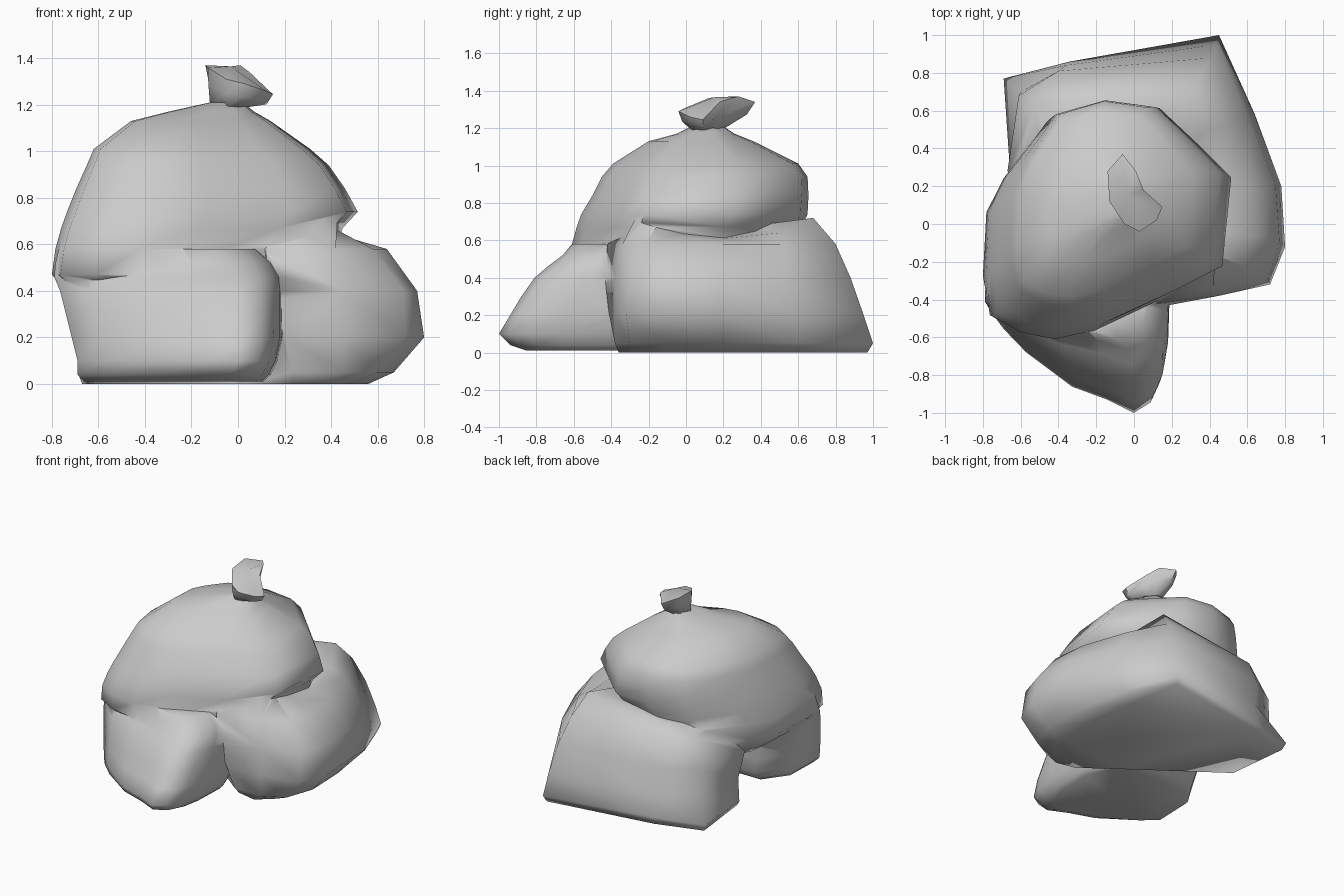
import bpy
import bmesh
import math
from mathutils import Vector

default_cube = bpy.data.objects.get("Cube")
if default_cube:
    bpy.data.objects.remove(default_cube, do_unlink=True)

# One grey plastic for every bag
plastic = bpy.data.materials.new("grey_plastic")
plastic.use_nodes = True
grey = (0.6, 0.6, 0.6, 1)
plastic.diffuse_color = grey
plastic.node_tree.nodes["Principled BSDF"].inputs["Base Color"].default_value = grey


def activate(obj):
    bpy.ops.object.select_all(action="DESELECT")
    obj.select_set(True)
    bpy.context.view_layer.objects.active = obj


def soften(obj):
    activate(obj)
    bpy.ops.object.shade_smooth_by_angle(angle=math.radians(75))


def loft(name, rings, top_point=None):
    """Skin a stack of closed rings, with a flat base and a fanned top."""
    bm = bmesh.new()
    loops = [[bm.verts.new(point) for point in ring] for ring in rings]
    count = len(loops[0])
    for lower, upper in zip(loops, loops[1:]):
        for i in range(count):
            j = (i + 1) % count
            bm.faces.new((lower[i], lower[j], upper[j], upper[i]))
    bm.faces.new(loops[0])
    centre = sum((v.co for v in loops[-1]), Vector()) / count
    tip = bm.verts.new(top_point or centre)
    for i in range(count):
        bm.faces.new((loops[-1][i], loops[-1][(i + 1) % count], tip))
    bmesh.ops.triangulate(bm, faces=[f for f in bm.faces if len(f.verts) > 4])
    bmesh.ops.recalc_face_normals(bm, faces=bm.faces)
    mesh = bpy.data.meshes.new(name)
    bm.to_mesh(mesh)
    bm.free()
    mesh.materials.append(plastic)
    obj = bpy.data.objects.new(name, mesh)
    bpy.context.collection.objects.link(obj)
    return obj


def merge(body, part):
    """Weld a part into the body so that no hidden skin is left inside."""
    activate(body)
    union = body.modifiers.new("union", "BOOLEAN")
    union.operation = "UNION"
    union.solver = "EXACT"
    union.object = part
    bpy.ops.object.modifier_apply(modifier=union.name)
    bpy.data.objects.remove(part, do_unlink=True)


def fit(outline, z, x0, x1, y0, y1):
    """Stretch an outline into the given rectangle at height z."""
    xs, ys = zip(*outline)
    left, front = min(xs), min(ys)
    width, depth = max(xs) - left, max(ys) - front
    return [(x0 + (x - left) / width * (x1 - x0),
             y0 + (y - front) / depth * (y1 - y0), z) for x, y in outline]


def level(z, points):
    return [(x, y, z) for x, y in points]


# Large round bag resting on the other two
upper_outline = [(-.8, -.27), (-.76, -.5), (-.6, -.59), (-.4, -.63), (-.17, -.58),
                 (.22, -.4), (.47, -.27), (.52, .23), (.33, .42), (.12, .62),
                 (-.18, .66), (-.47, .58), (-.68, .3), (-.78, .1)]
upper_levels = [(.3, -.6, .38, -.4, .46), (.4, -.74, .4, -.52, .53),
                (.47, -.8, .42, -.6, .57), (.58, -.785, .42, -.61, .59),
                (.67, -.76, .45, -.585, .62),
                (.74, -.735, .515, -.56, .65), (.84, -.695, .46, -.5, .655),
                (.94, -.65, .39, -.45, .65), (1.01, -.62, .31, -.39, .6),
                (1.13, -.46, .14, -.2, .36), (1.17, -.3, .07, -.05, .26),
                (1.21, -.12, .02, .03, .2)]
bag_pile = loft("bag_pile", [fit(upper_outline, *row) for row in upper_levels])

# Front bag with a pointed nose, rising into the upper bag
front_outline = [(-.75, -.3), (-.76, -.6), (-.63, -.71), (-.36, -.875), (-.16, -.935),
                 (0, -1), (.1, -.95), (.15, -.86), (.18, -.7), (.19, -.43),
                 (.05, -.1), (-.6, -.1)]
front_levels = [(.01, -.66, .11, -.85, -.1), (.04, -.69, .14, -.94, -.05),
                (.1, -.69, .17, -1, 0), (.2, -.715, .19, -.94, 0),
                (.3, -.74, .19, -.88, 0), (.4, -.765, .19, -.81, 0),
                (.46, -.79, .185, -.74, 0), (.52, -.785, .15, -.66, -.05),
                (.58, -.77, .08, -.61, -.1)]
front_bag = loft("front_bag", [fit(front_outline, *row) for row in front_levels])

# Wide slumped bag at the back and left, with sharp bottom corners
floor_ring = level(0, [(.44, .97), (.5, .6), (.56, .2), (.56, -.1), (.48, -.28), (.38, -.36),
                       (.24, -.33), (0, -.15), (-.62, .3), (-.67, .75), (-.34, .85)])
hem_ring = level(.05, [(.45, 1), (.6, .6), (.66, .2), (.67, -.1), (.6, -.3), (.45, -.38),
                       (.23, -.37), (0, -.12), (-.66, .33), (-.69, .77), (-.34, .86)])
# The left end is tucked in below an overhanging fold
belly_ring = level(.2, [(.44, .95), (.64, .58), (.78, .2), (.8, -.12), (.72, -.32), (.45, -.38),
                        (.2, -.41), (0, -.1), (-.63, .3), (-.6, .7), (-.36, .84)])
shoulder_ring = level(.4, [(.41, .88), (.61, .55), (.75, .2), (.77, -.09), (.71, -.29), (.45, -.38),
                           (.13, -.44), (0, -.05), (-.67, .28), (-.61, .68), (-.4, .81)])
top_ring = level(.58, [(.36, .8), (.5, .52), (.61, .2), (.64, -.06), (.58, -.22), (.42, -.34),
                       (.12, -.42), (0, 0), (-.5, .4), (-.52, .64), (-.4, .73)])
# Crown pinched up into folds where the upper bag presses on it
crown_ring = [(.31, .68, .72), (.4, .5, .64), (.45, .2, .61), (.47, -.05, .63),
              (.41, -.16, .67), (.34, -.25, .76), (.2, -.28, .68), (0, 0, .64),
              (-.3, .45, .63), (-.38, .57, .63), (-.3, .64, .64)]
side_bag = loft("side_bag", [floor_ring, hem_ring, belly_ring, shoulder_ring, top_ring, crown_ring])

for bag in (side_bag, front_bag):
    merge(bag_pile, bag)
soften(bag_pile)

# Tied neck swelling into a lopsided, gathered mouth
mouth = [Vector(p) for p in ((-.06, .37, 1.34), (-.14, .28, 1.37), (-.13, .12, 1.36),
                             (-.05, .0, 1.31), (.03, -.04, 1.29), (.12, .02, 1.26),
                             (.15, .09, 1.245), (.05, .18, 1.34), (.01, .28, 1.37))]
neck_centre = Vector((-.04, .11, 1.19))
neck = []
for point in mouth:
    spoke = point - neck_centre
    spoke.z = 0
    neck.append(neck_centre + spoke.normalized() * .08)
bulge = [n.lerp(m, .75) + Vector((0, 0, -.03)) for n, m in zip(neck, mouth)]
soften(loft("tied_neck", [neck, bulge, mouth], (-.03, .15, 1.365)))
